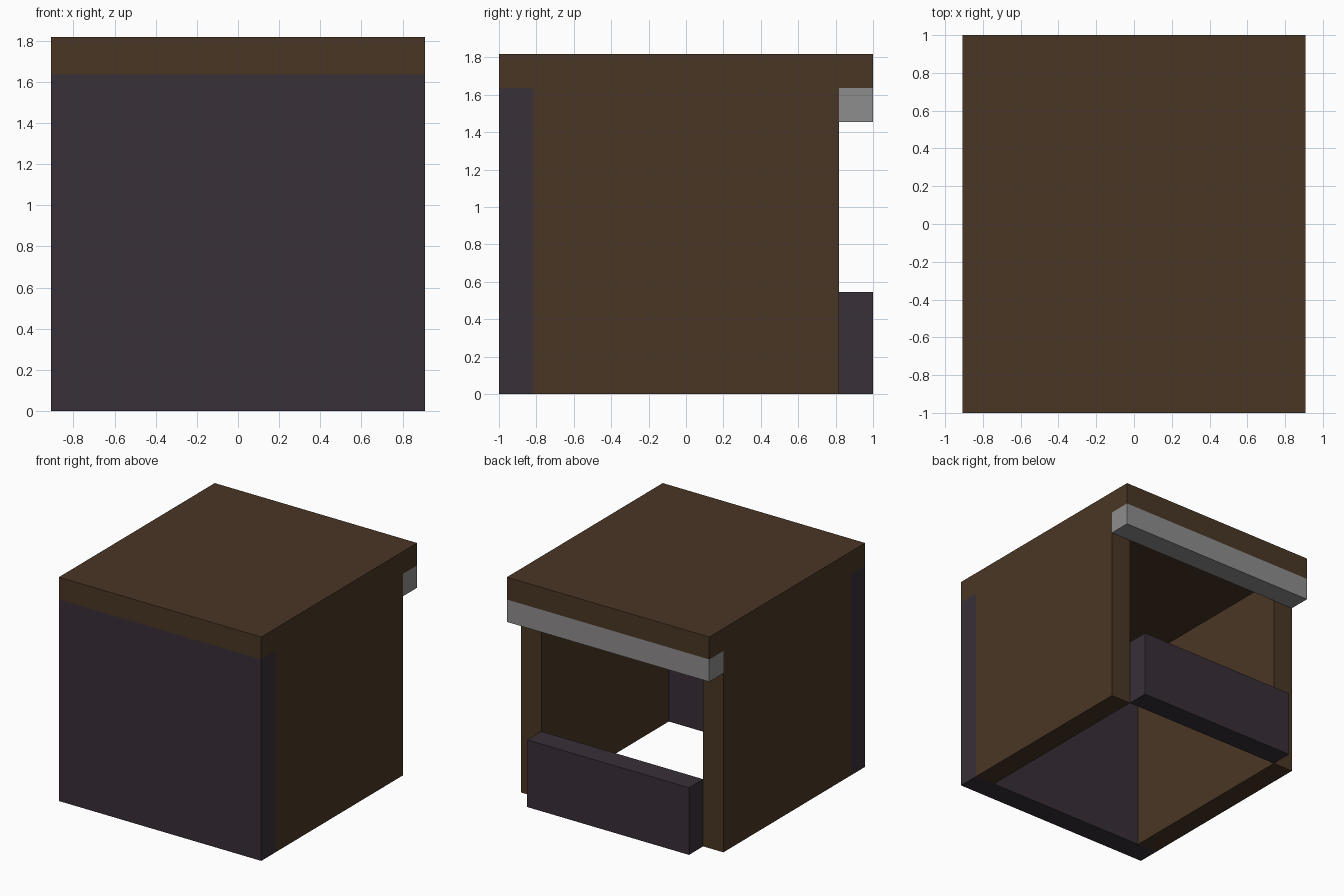
import bpy

cube = bpy.data.objects.get("Cube")
if cube:
    bpy.data.objects.remove(cube, do_unlink=True)

U = 1 / 11  # one block unit; the model is 20 x 22 x 20 units


def material(name, rgb):
    mat = bpy.data.materials.new(name)
    mat.use_nodes = True
    color = (*rgb, 1)
    mat.diffuse_color = color
    mat.node_tree.nodes["Principled BSDF"].inputs["Base Color"].default_value = color
    return mat


def box(name, x, y, z, mat):
    """Box spanning the (low, high) ranges, given in block units."""
    spans = (x, y, z)
    bpy.ops.mesh.primitive_cube_add(size=1)
    obj = bpy.context.object
    obj.name = name
    for v in obj.data.vertices:
        v.co = [U * (lo if c < 0 else hi) for c, (lo, hi) in zip(v.co, spans)]
    obj.data.materials.append(mat)
    return obj


brown = material("dark brown wood", (0.067, 0.037, 0.0182))
plum = material("dark plum", (0.040, 0.029, 0.040))
grey = material("grey", (0.275, 0.266, 0.266))

# Roof and the two side walls
box("roof", (-10, 10), (-11, 11), (18, 20), brown)
box("left_wall", (8, 10), (-9, 9), (0, 18), brown)
box("right_wall", (-10, -8), (-9, 9), (0, 18), brown)

# Full front panel, low back panel and the rail under the roof
box("front_panel", (-10, 10), (-11, -9), (0, 18), plum)
box("back_low_panel", (-8, 8), (9, 11), (0, 6), plum)
box("back_rail", (-10, 10), (9, 11), (16, 18), grey)
